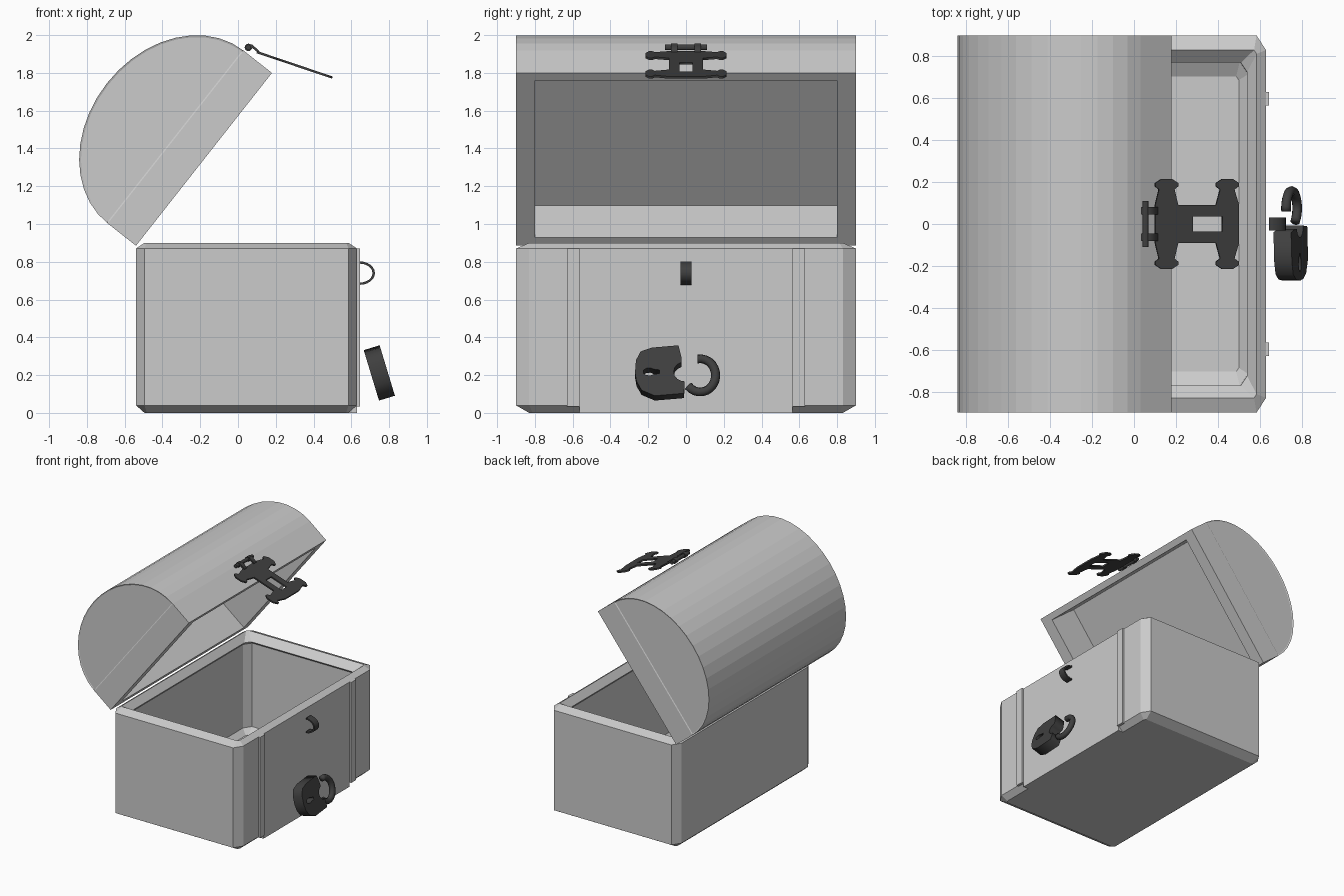
import bpy, bmesh, math
from mathutils import Vector, Matrix

if "Cube" in bpy.data.objects:
    bpy.data.objects.remove(bpy.data.objects["Cube"])


def material(name, value):
    m = bpy.data.materials.new(name)
    m.diffuse_color = (value, value, value, 1)
    m.use_nodes = True
    m.node_tree.nodes["Principled BSDF"].inputs["Base Color"].default_value = m.diffuse_color
    return m


GREY = material("chest grey", 0.6)
DARK = material("dark iron", 0.05)


def finish(bm, name, mat, fix=True):
    if fix:
        bmesh.ops.recalc_face_normals(bm, faces=bm.faces)
    me = bpy.data.meshes.new(name)
    bm.to_mesh(me)
    bm.free()
    me.materials.append(mat)
    ob = bpy.data.objects.new(name, me)
    bpy.context.collection.objects.link(ob)
    return ob


def box(name, lo, hi, mat):
    bm = bmesh.new()
    bmesh.ops.create_cube(bm, size=1)
    lo, hi = Vector(lo), Vector(hi)
    for v in bm.verts:
        v.co = Vector([(lo[i] + hi[i]) / 2 + v.co[i] * (hi[i] - lo[i]) for i in range(3)])
    return finish(bm, name, mat)


def curve_mesh(name, splines, mat, matrix, cyclic=True, extrude=0.0, bevel=0.0, dims='2D'):
    """Turn outlines (with holes) or a path into a solid mesh object."""
    cu = bpy.data.curves.new(name + "_curve", 'CURVE')
    cu.dimensions = dims
    cu.fill_mode = 'BOTH' if dims == '2D' else 'FULL'
    cu.extrude, cu.bevel_depth, cu.bevel_resolution = extrude, bevel, 2
    cu.use_fill_caps = dims == '3D'
    for pts in splines:
        sp = cu.splines.new('POLY')
        sp.points.add(len(pts) - 1)
        for p, q in zip(sp.points, pts):
            p.co = (q[0], q[1], 0, 1)
        sp.use_cyclic_u = cyclic
    tmp = bpy.data.objects.new(name + "_tmp", cu)
    bpy.context.collection.objects.link(tmp)
    dg = bpy.context.evaluated_depsgraph_get()
    me = bpy.data.meshes.new_from_object(tmp.evaluated_get(dg))
    bpy.data.objects.remove(tmp)
    bm = bmesh.new()
    bm.from_mesh(me)
    bmesh.ops.remove_doubles(bm, verts=bm.verts, dist=1e-5)
    bm.transform(matrix)
    for f in bm.faces:
        f.material_index = 0
    return finish(bm, name, mat)


def frame(x_axis, y_axis, origin):
    x, y = Vector(x_axis).normalized(), Vector(y_axis).normalized()
    m = Matrix((x, y, x.cross(y))).transposed().to_4x4()
    m.translation = origin
    return m


# Chest body: lofted chamfered rings, up the outside and down the inside
CX, HX, HY = 0.045, 0.585, 0.9
levels = [  # inset x, inset y, corner x, corner y, z
    (.045, .07, .012, .018, 0), (0, 0, .045, .07, .04), (0, 0, .045, .07, .87),
    (.045, .07, .012, .018, .9), (.09, .13, .03, .045, .845), (.075, .11, .04, .06, .825),
    (.085, .125, .04, .06, .14), (.13, .195, .012, .018, .1)]
bm = bmesh.new()
rings = []
for ix, iy, cx, cy, z in levels:
    a, b = HX - ix, HY - iy
    q = [(a, -b + cy), (a, b - cy), (a - cx, b), (-a + cx, b),
         (-a, b - cy), (-a, -b + cy), (-a + cx, -b), (a - cx, -b)]
    rings.append([bm.verts.new((CX + x, y, z)) for x, y in q])
for r0, r1 in zip(rings, rings[1:]):
    for i in range(8):
        j = (i + 1) % 8
        bm.faces.new((r0[i], r0[j], r1[j], r1[i]))
bm.faces.new(rings[0][::-1])
bm.faces.new(rings[-1])
finish(bm, "chest_body", GREY)

# Front skirt and raised straps
box("front_skirt", (.585, -.565, 0), (.63, .565, .04), GREY)
for side, y in (("left", -.63), ("right", .565)):
    box("front_strap_" + side, (.6, y, .035), (.645, y + .065, .87), GREY)

# Domed lid, built closed in (u, y, w) and then tipped open about the hinge
L, WALL, DOME = 1.164, .19, .463
prof = [(0, 0), (L, 0)]
N = 20
for i in range(N + 1):
    t = math.pi * i / N
    prof.append((L / 2 + L / 2 * math.cos(t), WALL + DOME * math.sin(t)))
bm = bmesh.new()
ends = [[bm.verts.new((u, y, w)) for u, w in prof] for y in (-.9, .9)]
n = len(prof)
for i in range(1, n):
    j = (i + 1) % n
    bm.faces.new((ends[0][i], ends[0][j], ends[1][j], ends[1][i]))
caps = []
for e in ends:
    bm.faces.new((e[0], e[1], e[2], e[-1]))
    caps.append(bm.faces.new(e[2:]))
# underside rim with a rectangular recess
outer = [ends[0][0], ends[0][1], ends[1][1], ends[1][0]]
rect = [(.055, -.8), (L - .05, -.8), (L - .05, .8), (.055, .8)]
lip = [bm.verts.new((u, y, 0)) for u, y in rect]
deep = [bm.verts.new((u, y, .275)) for u, y in rect]
for r0, r1 in ((outer, lip), (lip, deep)):
    for i in range(4):
        j = (i + 1) % 4
        bm.faces.new((r0[i], r0[j], r1[j], r1[i]))
bm.faces.new(deep)
bmesh.ops.recalc_face_normals(bm, faces=bm.faces)
for c in caps:
    bmesh.ops.inset_region(bm, faces=[c], thickness=.01, depth=-.004)
ang = math.atan2(.915, .72)
bm.transform(Matrix.Translation((-.54, 0, .885)) @ Matrix.Rotation(-ang, 4, 'Y'))
finish(bm, "lid", GREY)

# Hasp: H-shaped plate with slot, sloping outwards from the lid edge
half = [(.50, .09), (.478, .165), (.5, .18), (.5, .195), (.47, .215), (.42, .215),
        (.39, .195), (.39, .18), (.41, .165), (.39, .09),
        (.21, .09), (.192, .165), (.21, .18), (.21, .195), (.18, .215), (.13, .215),
        (.1, .195), (.1, .18), (.118, .165), (.1, .09)]
outline = half + [(x, -y) for x, y in reversed(half)]
slot = [(.28, -.035), (.42, -.035), (.42, .035), (.28, .035)]
K = 1.055
plate = [[((x - .1) * K, y) for x, y in s] for s in (outline, slot)]
curve_mesh("hasp_plate", plate, DARK, frame((.4, 0, -.135), (0, 1, 0), (.1, 0, 1.91)),
           extrude=.006)

# Hasp hinge pin, end knuckles and links
def rod(name, r, y0, y1):
    b = bmesh.new()
    bmesh.ops.create_cone(b, cap_ends=True, segments=12, radius1=r, radius2=r, depth=y1 - y0)
    b.transform(Matrix.Translation((.055, (y0 + y1) / 2, 1.935)) @ Matrix.Rotation(math.pi / 2, 4, 'X'))
    finish(b, name, DARK)


rod("hasp_pin", .015, -.11, .11)
for side, s in (("left", -1), ("right", 1)):
    y0, y1 = sorted((s * .045, s * .08))
    rod("hasp_knuckle_" + side, .02, y0, y1)
    path = [(.055, 1.95), (.075, 1.95), (.115, 1.915), (.112, 1.902), (.07, 1.936)]
    curve_mesh("hasp_link_" + side, [path], DARK,
               frame((1, 0, 0), (0, 0, 1), (0, s * .0625, 0)), extrude=.0175)

# Staple on the chest front
arc = [math.radians(-90 + 15 * i) for i in range(13)]
staple = [(.645 + .08 * math.cos(t), .74 + .062 * math.sin(t)) for t in arc]
staple += [(.645 + .067 * math.cos(t), .74 + .05 * math.sin(t)) for t in reversed(arc)]
curve_mesh("staple", [staple], DARK, frame((1, 0, 0), (0, 0, 1), (0, 0, 0)), extrude=.03)

# Open padlock leaning out from the chest
TILT = 1.045
lock = frame((0, 1, 0), (-.29, 0, .957), (.748, 0, .212))
body = [(-.025, .29), (-.04, .355), (-.18, .342), (-.24, .32), (-.265, .27), (-.27, .2),
        (-.262, .15), (-.235, .1), (-.165, .068), (-.01, .082), (-.008, .15)]
body += [(-.01 + .055 * math.cos(math.radians(a)), .205 + .055 * math.sin(math.radians(a)))
         for a in range(255, 104, -25)]
keyhole = [(-.195 + .033 * math.cos(math.radians(a)), .205 + .022 * math.sin(math.radians(a)))
           for a in range(40, 321, 40)]
keyhole += [(-.14, .195), (-.14, .215)]
shape = [[(y, (z - .212) * TILT * .93) for y, z in s] for s in (body, keyhole)]
curve_mesh("padlock_body", shape, DARK, lock, extrude=.044)
shackle = [(.075 + .082 * math.cos(math.radians(a)), -.014 + .092 * math.sin(math.radians(a)))
           for a in range(-140, 106, 15)]
curve_mesh("padlock_shackle", [shackle], DARK, lock, cyclic=False, bevel=.024, dims='3D')
